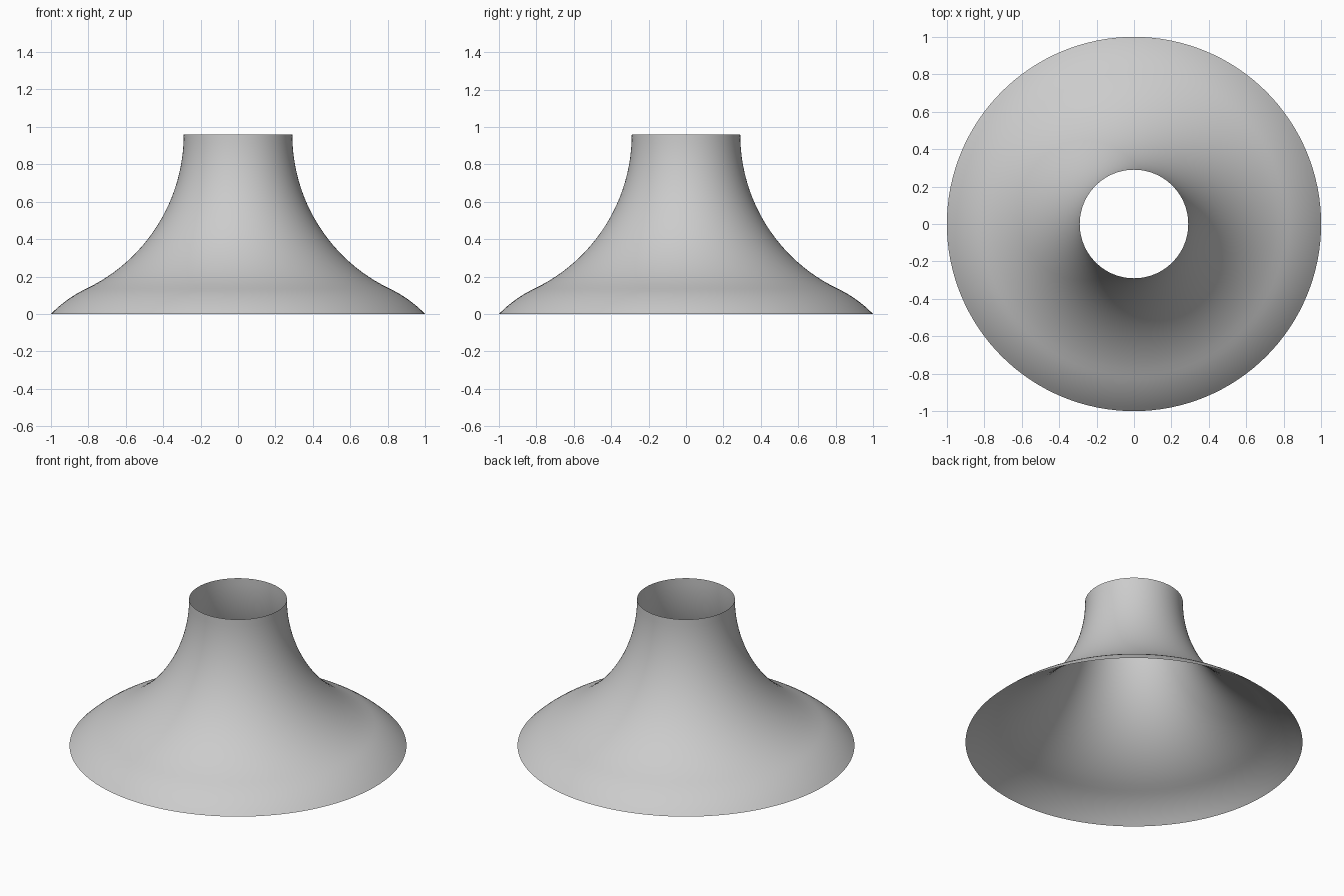
import bpy
import bmesh
from math import sin, cos, radians, pi
from mathutils import Vector

cube = bpy.data.objects.get("Cube")
if cube:
    bpy.data.objects.remove(cube, do_unlink=True)

# Single neutral grey finish
grey = bpy.data.materials.new("plain_grey")
grey.use_nodes = True
colour = (0.6, 0.6, 0.6, 1.0)
grey.diffuse_color = colour
grey.node_tree.nodes["Principled BSDF"].inputs["Base Color"].default_value = colour


def arc(centre, radius, start, end, steps):
    """Profile points (radius, height) along a circular arc, angles in degrees."""
    for i in range(steps + 1):
        a = radians(start + (end - start) * i / steps)
        yield Vector((centre[0] + radius * cos(a), 0, centre[1] + radius * sin(a)))


# Profile: convex rim arc flowing into a concave arc that ends in an upright neck
rim = list(arc((0.523, -0.465), 0.666, 44.3, 64.5, 8))
neck = list(arc((1.203, 0.96), 0.913, 244.5, 180, 24))
rim[0] = Vector((1, 0, 0))
profile = rim + neck[1:]

# Revolve the profile into an open thin shell
bm = bmesh.new()
verts = [bm.verts.new(p) for p in profile]
edges = [bm.edges.new(pair) for pair in zip(verts, verts[1:])]
bmesh.ops.spin(bm, geom=verts + edges, cent=(0, 0, 0), axis=(0, 0, 1),
               angle=2 * pi, steps=128, use_merge=True)
bmesh.ops.remove_doubles(bm, verts=bm.verts, dist=0.0001)

# Face outward and shade smoothly
bm.normal_update()
for face in bm.faces:
    face.smooth = True
sample = bm.faces[:][0]
if sample.normal.z < 0:
    bmesh.ops.reverse_faces(bm, faces=bm.faces)

mesh = bpy.data.meshes.new("flared_shell")
bm.to_mesh(mesh)
bm.free()
mesh.materials.append(grey)
shell = bpy.data.objects.new("flared_shell", mesh)
bpy.context.collection.objects.link(shell)
